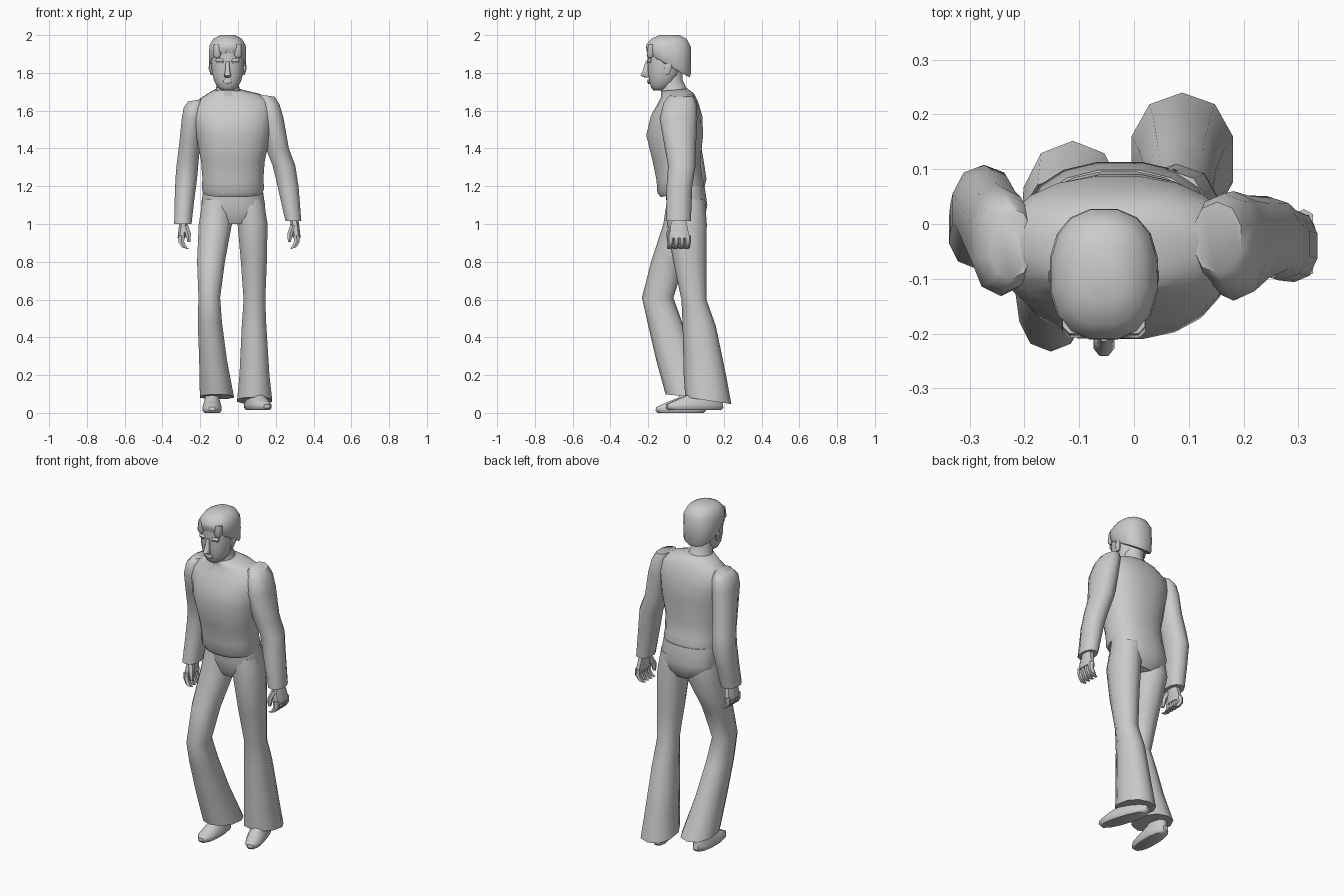
import bpy, bmesh, math


def loft(name, rings, n=12, p=2.0, angle=50):
    """Skin horizontal rings (x, y, z, rx, ry, tilt_y, tilt_x, turn) and cap both ends."""
    bm = bmesh.new()
    loops = []
    for r in rings:
        x, y, z, rx, ry, ty, tx, turn = tuple(r) + (0,) * (8 - len(r))
        loop = []
        for i in range(n):
            a = 2 * math.pi * (i + 0.5) / n
            c, s = math.cos(a), math.sin(a)
            u = rx * math.copysign(abs(c) ** (2 / p), c)
            v = ry * math.copysign(abs(s) ** (2 / p), s)
            dx = u * math.cos(turn) - v * math.sin(turn)
            dy = u * math.sin(turn) + v * math.cos(turn)
            loop.append(bm.verts.new((x + dx, y + dy, z + ty * dy + tx * dx)))
        loops.append(loop)
    for a, b in zip(loops, loops[1:]):
        for i in range(n):
            j = (i + 1) % n
            bm.faces.new((a[i], a[j], b[j], b[i]))
    bm.faces.new(loops[0])
    bm.faces.new(loops[-1])
    bmesh.ops.recalc_face_normals(bm, faces=bm.faces)
    me = bpy.data.meshes.new(name)
    bm.to_mesh(me)
    bm.free()
    ob = bpy.data.objects.new(name, me)
    bpy.context.collection.objects.link(ob)
    bpy.ops.object.select_all(action='DESELECT')
    ob.select_set(True)
    bpy.context.view_layer.objects.active = ob
    bpy.ops.object.shade_smooth_by_angle(angle=math.radians(angle))
    return ob


# Shirt body, hem to collar
loft("shirt", [
    (-.027, -.02, 1.165, .158, .115, .2),
    (-.027, -.028, 1.19, .166, .125, .2),
    (-.027, -.035, 1.24, .163, .122, .1),
    (-.027, -.05, 1.33, .17, .127),
    (-.025, -.06, 1.47, .198, .152),
    (-.03, -.05, 1.57, .215, .138, 0, .03),
    (-.035, -.043, 1.64, .215, .108, .05, .06),
    (-.04, -.045, 1.68, .15, .088, .1, .06),
    (-.052, -.06, 1.71, .075, .07, .1)], 20, 2.3)

# Trouser seat
loft("trouser_seat", [
    (-.022, 0, 1.0, .09, .075),
    (-.024, .004, 1.04, .155, .098),
    (-.026, .005, 1.10, .172, .11),
    (-.027, -.005, 1.2, .158, .105)], 16, 2.3)

# Flared trouser legs: one knee bent forward, one straight and trailing
loft("bent_trouser_leg", [
    (-.11, -.01, 1.13, .08, .09),
    (-.12, -.015, 1.0, .092, .105),
    (-.143, -.095, .8, .077, .09),
    (-.152, -.15, .61, .06, .083),
    (-.149, -.112, .48, .067, .092),
    (-.132, -.05, .28, .077, .108),
    (-.112, .022, .085, .094, .13, -.1)], 10, 2.2)
loft("straight_trouser_leg", [
    (.06, .005, 1.13, .08, .095),
    (.077, .005, 1.0, .083, .105),
    (.084, .02, .8, .072, .088),
    (.087, .042, .6, .06, .066),
    (.085, .07, .46, .068, .088),
    (.087, .1, .2, .083, .112),
    (.088, .118, .065, .097, .122, -.15)], 10, 2.2)

# Sleeves, shoulder to cuff
loft("left_sleeve", [
    (-.225, -.035, 1.655, .04, .065, 0, .15),
    (-.235, -.035, 1.625, .055, .09, 0, .15),
    (-.243, -.032, 1.56, .057, .1),
    (-.254, -.01, 1.44, .058, .086),
    (-.267, .02, 1.32, .06, .076),
    (-.274, .028, 1.24, .06, .08),
    (-.284, .01, 1.12, .054, .073),
    (-.292, -.012, 1.0, .048, .068)], 10, 2.2)
loft("right_sleeve", [
    (.152, -.025, 1.68, .045, .065, 0, -.15),
    (.165, -.032, 1.64, .058, .088, 0, -.15),
    (.182, -.04, 1.56, .062, .1),
    (.208, -.03, 1.4, .064, .082),
    (.243, -.022, 1.31, .063, .073),
    (.265, -.035, 1.2, .058, .068),
    (.293, -.04, 1.015, .044, .066)], 10, 2.2)


# Relaxed hands with curled fingers and a thumb
def hand(side, x, y, z, s):
    loft(side + "_palm", [
        (x, y, z + .03, .024, .035),
        (x + .008 * s, y, z - .03, .024, .05),
        (x + .015 * s, y + .002, z - .08, .022, .058)], 8, 2.4)
    for i in range(4):
        fy = y + .046 - i * .03
        loft(f"{side}_finger_{i + 1}", [
            (x + .014 * s, fy, z - .065, .019, .018),
            (x + .016 * s, fy, z - .1, .017, .017),
            (x - .002 * s, fy - .004, z - .132, .018, .016, 0, .3 * s),
            (x - .022 * s, fy - .006, z - .137, .009, .01)], 6)
    loft(side + "_thumb", [
        (x - .004 * s, y - .03, z - .01, .018, .022),
        (x - .02 * s, y - .05, z - .055, .017, .018),
        (x - .024 * s, y - .052, z - .1, .009, .01)], 6)


hand("right", .296, -.037, 1.005, 1)
hand("left", -.284, -.015, 1.005, -1)


# Shoes
def shoe(name, x, y, z, half, turn):
    c, s = math.cos(turn), math.sin(turn)
    rows = [(0, 0, .042, half - .012), (0, .012, .052, half),
            (0, .03, .052, half - .002), (.02, .052, .046, half - .03),
            (.055, .08, .038, half - .065), (.07, .13, .035, .055)]
    loft(name, [(x - s * d, y + c * d, z + h, rx, ry, 0, 0, turn)
                for d, h, rx, ry in rows], 12, 2.3)


shoe("front_shoe", -.137, -.027, .0, .138, 0)
shoe("rear_shoe", .105, .045, .015, .16, math.radians(18))

# Neck and head
loft("neck", [
    (-.05, -.05, 1.66, .09, .085),
    (-.054, -.065, 1.71, .064, .068, .2),
    (-.055, -.08, 1.76, .06, .065),
    (-.055, -.085, 1.82, .06, .07)], 12)
loft("head", [
    (-.055, -.142, 1.708, .032, .032),
    (-.055, -.134, 1.722, .052, .052),
    (-.055, -.125, 1.755, .072, .07),
    (-.055, -.115, 1.8, .084, .086),
    (-.055, -.11, 1.86, .089, .095),
    (-.055, -.1, 1.94, .085, .104)], 16, 2.3)

# Hair: cap sloping down to the nape, with a scalloped fringe
loft("hair", [
    (-.055, -.088, 1.835, .09, .108, -.55),
    (-.055, -.088, 1.85, .099, .116, -.5),
    (-.055, -.092, 1.9, .1, .121, -.25),
    (-.055, -.092, 1.945, .097, .12, -.05),
    (-.055, -.09, 1.98, .077, .095),
    (-.055, -.088, 2.0, .04, .055)], 16, 2.4)
for i, (dx, dz) in enumerate([(-.055, -.012), (-.02, .006), (.018, .01), (.055, -.01)]):
    loft(f"fringe_lock_{i + 1}", [
        (-.055 + dx, -.188, 1.89 + dz, .012, .012),
        (-.055 + dx, -.188, 1.905 + dz, .023, .022),
        (-.055 + dx, -.178, 1.95, .022, .024)], 8)

# Face details
loft("nose", [
    (-.055, -.205, 1.775, .014, .014),
    (-.055, -.217, 1.787, .021, .026),
    (-.055, -.213, 1.81, .014, .018),
    (-.055, -.203, 1.86, .01, .012)], 8)
loft("lips", [
    (-.055, -.19, 1.742, .018, .012),
    (-.055, -.194, 1.753, .026, .013),
    (-.055, -.192, 1.765, .018, .012)], 8)
for s, side in ((-1, "left"), (1, "right")):
    loft(side + "_brow", [
        (-.055 + s * .036, -.192, 1.852, .022, .012),
        (-.055 + s * .038, -.194, 1.864, .028, .016),
        (-.055 + s * .038, -.19, 1.876, .024, .012)], 8)
    loft(side + "_ear", [
        (-.055 + s * .083, -.1, 1.79, .008, .012),
        (-.055 + s * .09, -.095, 1.825, .012, .02),
        (-.055 + s * .088, -.09, 1.85, .01, .018)], 8)
